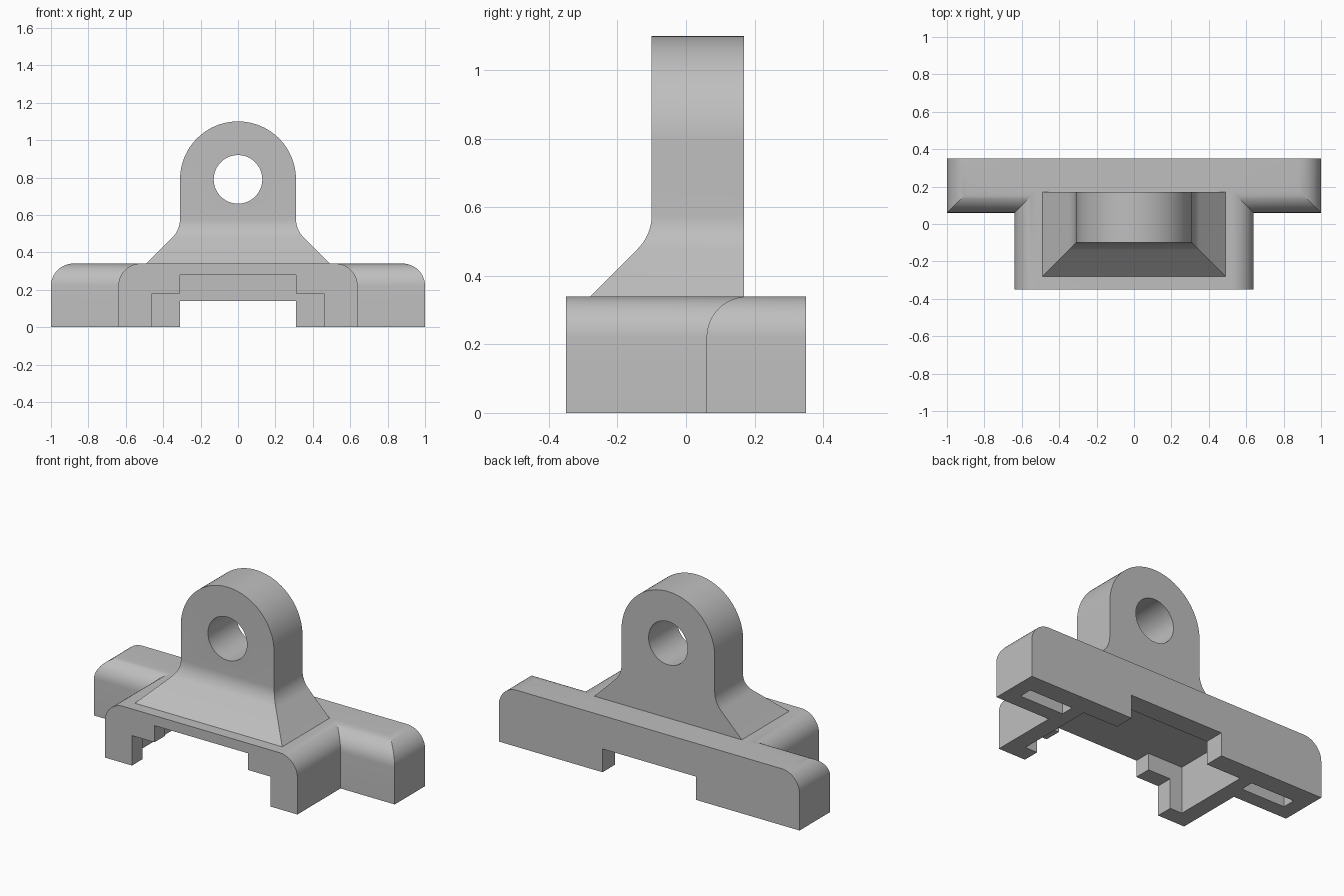
import bpy
import bmesh
from math import cos, sin, pi, radians, tan

if "Cube" in bpy.data.objects:
    bpy.data.objects.remove(bpy.data.objects["Cube"], do_unlink=True)

grey = bpy.data.materials.new("mid_grey")
grey.use_nodes = True
grey.diffuse_color = (0.52, 0.52, 0.52, 1)
grey.node_tree.nodes["Principled BSDF"].inputs["Base Color"].default_value = (0.52, 0.52, 0.52, 1)


def finish(bm, name):
    bmesh.ops.remove_doubles(bm, verts=bm.verts, dist=1e-5)
    bmesh.ops.recalc_face_normals(bm, faces=bm.faces)
    mesh = bpy.data.meshes.new(name)
    bm.to_mesh(mesh)
    bm.free()
    mesh.materials.append(grey)
    obj = bpy.data.objects.new(name, mesh)
    bpy.context.collection.objects.link(obj)
    return obj


def loft(bm, rings, cap_top=True):
    """Stack rectangles given as (z, half width, front y, back y)."""
    loops = [[bm.verts.new(p) for p in ((-w, f, z), (w, f, z), (w, b, z), (-w, b, z))]
             for z, w, f, b in rings]
    for low, high in zip(loops, loops[1:]):
        for i in range(4):
            j = (i + 1) % 4
            bm.faces.new((low[i], low[j], high[j], high[i]))
    bm.faces.new(loops[0])
    if cap_top:
        bm.faces.new(loops[-1])


def box(name, x0, x1, y0, y1, z1):
    bm = bmesh.new()
    bmesh.ops.create_cube(bm, size=1)
    for v in bm.verts:
        v.co = (x0 if v.co.x < 0 else x1, y0 if v.co.y < 0 else y1, -0.1 if v.co.z < 0 else z1)
    return finish(bm, name)


def combine(obj, tools, operation):
    """Apply booleans, then remove the tools."""
    for tool in tools:
        mod = obj.modifiers.new("bool", "BOOLEAN")
        mod.operation, mod.object, mod.solver = operation, tool, "EXACT"
        tool.hide_render = True
    bpy.context.view_layer.update()
    result = obj.evaluated_get(bpy.context.evaluated_depsgraph_get())
    mesh = bpy.data.meshes.new_from_object(result)
    obj.modifiers.clear()
    obj.data = mesh
    for tool in tools:
        bpy.data.objects.remove(tool, do_unlink=True)


# Base: rounded back bar joined to rounded front block
top, radius, steps = 0.34, 0.12, 12
arc = [(0, 0)] + [(top - radius + radius * sin(i * pi / 2 / steps),
                   radius * (1 - cos(i * pi / 2 / steps))) for i in range(steps + 1)]
bm = bmesh.new()
loft(bm, [(z, 1 - d, 0.06 + d, 0.35) for z, d in arc])
base = finish(bm, "base")
bm = bmesh.new()
loft(bm, [(z, 0.64 - d, -0.35, 0.32) for z, d in arc])
combine(base, [finish(bm, "front_block")], "UNION")

# Underside: cavity, stepped front opening, back slot, arm pockets
cutters = [
    box("cavity", -0.54, 0.54, -0.25, 0.23, 0.28),
    box("front_wide", -0.46, 0.46, -0.5, 0, 0.18),
    box("front_tall", -0.31, 0.31, -0.5, 0, 0.28),
    box("back_slot", -0.31, 0.31, 0, 0.5, 0.14),
    box("pocket_left", 0.62, 0.91, 0.15, 0.23, 0.22),
    box("pocket_right", -0.91, -0.62, 0.15, 0.23, 0.22),
]
combine(base, cutters, "DIFFERENCE")

# Lug: flared foot with a blended neck
half, front, back, bend, hole_z = 0.31, -0.10, 0.17, 0.14, 0.79
neck = 0.52 + bend * tan(pi / 8)
bm = bmesh.new()
foot = [(top, 0.18)]
for i in range(9):
    a = pi / 4 * (1 - i / 8)
    foot.append((neck - bend * sin(a), bend * (1 - cos(a))))
loft(bm, [(z, half + d, front - d, back) for z, d in foot], cap_top=False)

# Lug: round-topped plate above the neck
n = 48
outline = [(half, neck)] + [(half * cos(i * pi / n), hole_z + half * sin(i * pi / n))
                            for i in range(n + 1)] + [(-half, neck)]
near = [bm.verts.new((x, front, z)) for x, z in outline]
far = [bm.verts.new((x, back, z)) for x, z in outline]
bm.faces.new(near)
bm.faces.new(far)
for i in range(len(outline) - 1):
    bm.faces.new((near[i], near[i + 1], far[i + 1], far[i]))
lug = finish(bm, "lug")

# Pin hole through the lug
bm = bmesh.new()
n = 48
ends = [[bm.verts.new((0.13 * cos(2 * pi * i / n), y, hole_z + 0.13 * sin(2 * pi * i / n)))
         for i in range(n)] for y in (-0.5, 0.5)]
for ring in ends:
    bm.faces.new(ring)
for i in range(n):
    j = (i + 1) % n
    bm.faces.new((ends[0][i], ends[0][j], ends[1][j], ends[1][i]))
combine(lug, [finish(bm, "pin_hole")], "DIFFERENCE")

# Smooth the curves, keep edges sharp
for obj in (base, lug):
    bpy.ops.object.select_all(action="DESELECT")
    obj.select_set(True)
    bpy.context.view_layer.objects.active = obj
    bpy.ops.object.shade_smooth_by_angle(angle=radians(25))
